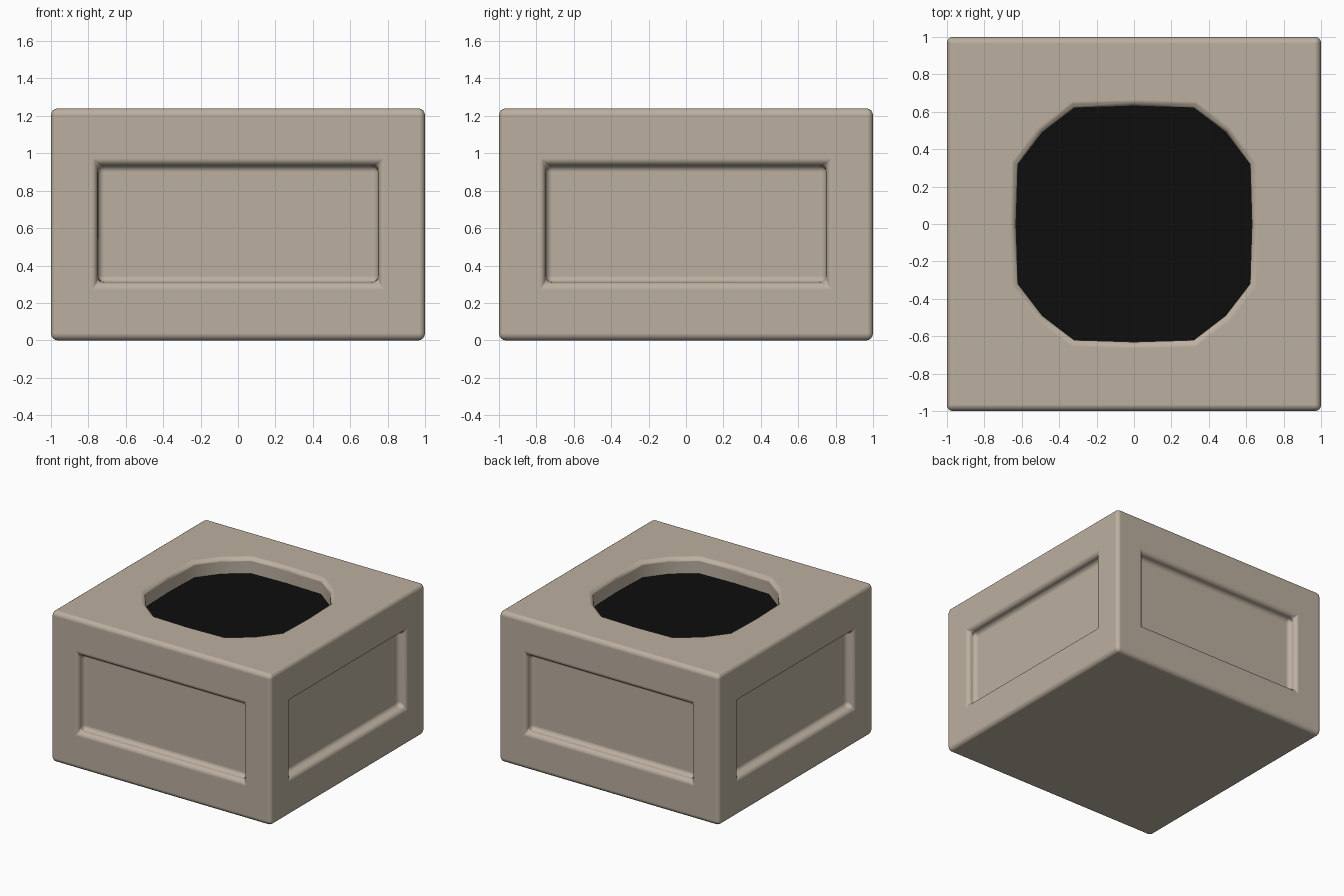
import bpy, bmesh, math
from mathutils import Vector

if "Cube" in bpy.data.objects:
    bpy.data.objects.remove(bpy.data.objects["Cube"])

H = 1.24          # height of the block
PANEL_DEPTH = 0.07
HOLE_DEPTH = 0.13


def material(name, color):
    m = bpy.data.materials.new(name)
    m.diffuse_color = color
    m.use_nodes = True
    m.node_tree.nodes["Principled BSDF"].inputs["Base Color"].default_value = m.diffuse_color
    return m


def finish(bm, name, mat):
    me = bpy.data.meshes.new(name)
    bm.to_mesh(me)
    bm.free()
    me.materials.append(mat)
    ob = bpy.data.objects.new(name, me)
    bpy.context.collection.objects.link(ob)
    return ob


stone = material("stone", (0.50, 0.43, 0.35, 1))
dark = material("dark", (0.004, 0.004, 0.004, 1))

# Sixteen-sided opening outline, one quarter repeated four times
quarter = [(0.63, 0.0), (0.62, 0.32), (0.49, 0.49), (0.32, 0.62)]
ring = []
for k in range(4):
    c, s = round(math.cos(k * math.pi / 2)), round(math.sin(k * math.pi / 2))
    ring += [(x * c - y * s, x * s + y * c) for x, y in quarter]

# Block
bm = bmesh.new()
bmesh.ops.create_cube(bm, size=2)
for v in bm.verts:
    v.co.z = H if v.co.z > 0 else 0
bm.normal_update()

# Recessed panel on each of the four sides
for f in [f for f in bm.faces if abs(f.normal.z) < 0.5]:
    n = f.normal.copy()
    bmesh.ops.inset_individual(bm, faces=[f], thickness=0.2)
    for v in f.verts:
        side = 1 if abs(n.x) < 0.5 else 0
        v.co[1 - side if side else 1] = math.copysign(0.75, v.co[1 - side if side else 1])
        v.co.z = 0.935 if v.co.z > H / 2 else 0.31
    new = bmesh.ops.extrude_discrete_faces(bm, faces=[f])["faces"][0]
    bmesh.ops.translate(bm, verts=list(new.verts), vec=-n * PANEL_DEPTH)

# Top face replaced by a frame around the opening, with a short wall below
bm.normal_update()
top = max(bm.faces, key=lambda f: f.calc_center_median().z)
corners = sorted(top.verts, key=lambda v: math.atan2(v.co.y, v.co.x) % math.tau)
bmesh.ops.delete(bm, geom=[top], context='FACES_ONLY')
rim = [bm.verts.new((x, y, H)) for x, y in ring]
low = [bm.verts.new((x, y, H - HOLE_DEPTH)) for x, y in ring]
for k in range(4):
    inner = [rim[(2 + 4 * k + i) % 16] for i in range(5)]
    bm.faces.new([corners[k], corners[(k + 1) % 4]] + inner[::-1])
for i in range(16):
    j = (i + 1) % 16
    bm.faces.new([rim[i], rim[j], low[j], low[i]])
bmesh.ops.recalc_face_normals(bm, faces=bm.faces[:])
block = finish(bm, "block", stone)

# Softened edges
bev = block.modifiers.new("soft_edges", 'BEVEL')
bev.width = 0.045
bev.segments = 4
bev.limit_method = 'ANGLE'
bev.angle_limit = math.radians(50)
bev.harden_normals = True

# Dark surface inside the opening
bm = bmesh.new()
bm.faces.new([bm.verts.new((x, y, H - HOLE_DEPTH)) for x, y in ring])
finish(bm, "dark_filling", dark)

bpy.ops.object.select_all(action='DESELECT')
block.select_set(True)
bpy.context.view_layer.objects.active = block
bpy.ops.object.shade_smooth_by_angle(angle=math.radians(40))
